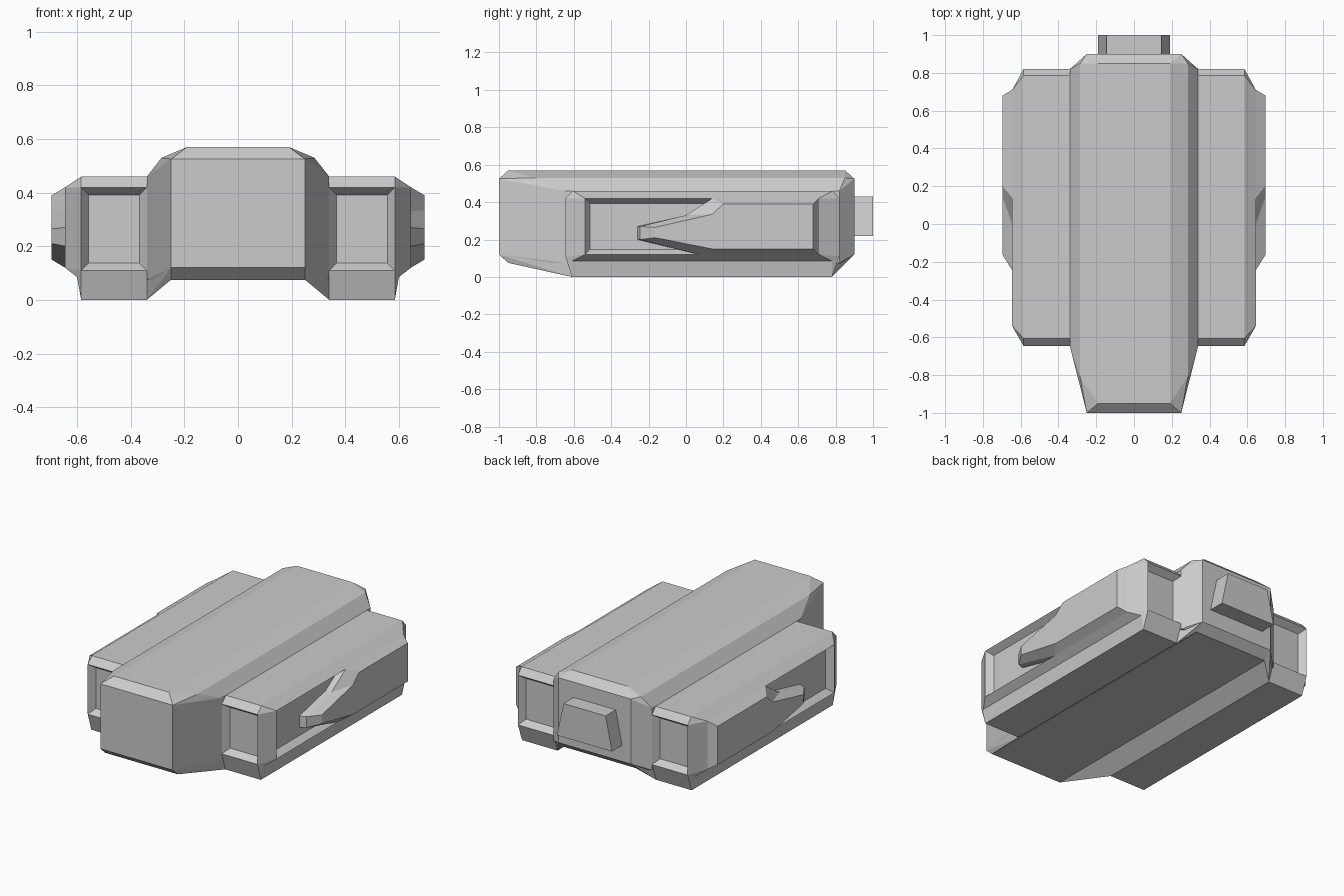
import bpy, bmesh
from mathutils import Vector

if "Cube" in bpy.data.objects:
    bpy.data.objects.remove(bpy.data.objects["Cube"])


def finish(bm, name, mirror=False):
    bmesh.ops.recalc_face_normals(bm, faces=bm.faces[:])
    me = bpy.data.meshes.new(name)
    bm.to_mesh(me)
    bm.free()
    ob = bpy.data.objects.new(name, me)
    bpy.context.collection.objects.link(ob)
    if mirror:
        ob.modifiers.new("Mirror", 'MIRROR').use_mirror_merge = False
    return ob


def hull(points):
    bm = bmesh.new()
    for p in points:
        bm.verts.new(p)
    res = bmesh.ops.convex_hull(bm, input=bm.verts[:])
    junk = {g for g in res["geom_interior"] + res["geom_unused"]
            if isinstance(g, bmesh.types.BMVert)}
    bmesh.ops.delete(bm, geom=list(junk), context='VERTS')
    bmesh.ops.dissolve_limit(bm, angle_limit=0.02, verts=bm.verts[:], edges=bm.edges[:])
    bmesh.ops.recalc_face_normals(bm, faces=bm.faces[:])
    return bm


def loft(rings):
    bm = bmesh.new()
    vs = [[bm.verts.new(p) for p in ring] for ring in rings]
    n = len(vs[0])
    for a, b in zip(vs, vs[1:]):
        for i in range(n):
            j = (i + 1) % n
            bm.faces.new((a[i], a[j], b[j], b[i]))
    bm.faces.new(vs[0][::-1])
    bm.faces.new(vs[-1])
    return bm


# central body with chamfered ends
half = [(.25, -1, .12), (.25, -1, .525), (.19, -.95, .57), (.25, -.95, .075),
        (.34, -.645, .075), (.34, -.645, .46), (.285, -.81, .53),
        (.285, .85, .53), (.34, .82, .46), (.34, .82, .075),
        (.25, .9, .12), (.25, .9, .525), (.19, .85, .57), (.25, .85, .075)]
finish(hull([(s * x, y, z) for x, y, z in half for s in (-1, 1)]), "central_body")

# sloped skirts flanking the underside channel
finish(hull([(.25, -.95, .075), (.25, .85, .075), (.34, -.61, 0), (.34, .78, 0),
             (.34, -.645, .11), (.34, .82, .11), (.25, -1, .12), (.25, .9, .12)]),
       "underside_skirt", True)

# side pods with recessed front, rear and outer panels
pod = []
for end, top, corner, low in ((-.645, -.605, -.54, -.61), (.82, .785, .71, .78)):
    for x in (.34, .585):
        pod += [(x, end, .42), (x, end, .11), (x, top, .46)]
    pod += [(.645, corner, .42), (.645, corner, .12), (.60, low, .085), (.34, low, .085)]
bm = hull(pod)
for d in ((0, -1, 0), (0, 1, 0), (1, 0, 0)):
    faces = [f for f in bm.faces if f.normal.dot(Vector(d)) > .995]
    bmesh.ops.inset_region(bm, faces=faces, thickness=.028, depth=-.04, use_even_offset=True)
finish(bm, "side_pod", True)

# lower part of each pod
base = []
for end, low in ((-.645, -.61), (.82, .78)):
    base += [(.34, low, 0), (.585, low, 0), (.34, end, .11), (.585, end, .11), (.60, low, .085)]
finish(hull(base), "pod_base", True)

# pointed side plates
inner = [(-.26, .2), (.07, .12), (.71, .12), (.71, .42), (.14, .42), (0, .33), (-.26, .27)]
mid = [(-.245, .2), (.07, .12), (.71, .12), (.71, .42), (.14, .42), (0, .33), (-.245, .27)]
outer = [(-.165, .21), (.14, .15), (.68, .15), (.68, .39), (.2, .39), (.14, .335), (-.165, .265)]
finish(loft([[(x, y, z) for y, z in prof]
             for x, prof in ((.6, inner), (.645, mid), (.695, outer))]), "side_plate", True)

# tapered block on the rear
block = [(-.19, .22), (.19, .22), (.145, .43), (-.145, .43)]
finish(loft([[(x, y, z) for x, z in block] for y in (.88, 1.0)]), "rear_block")
